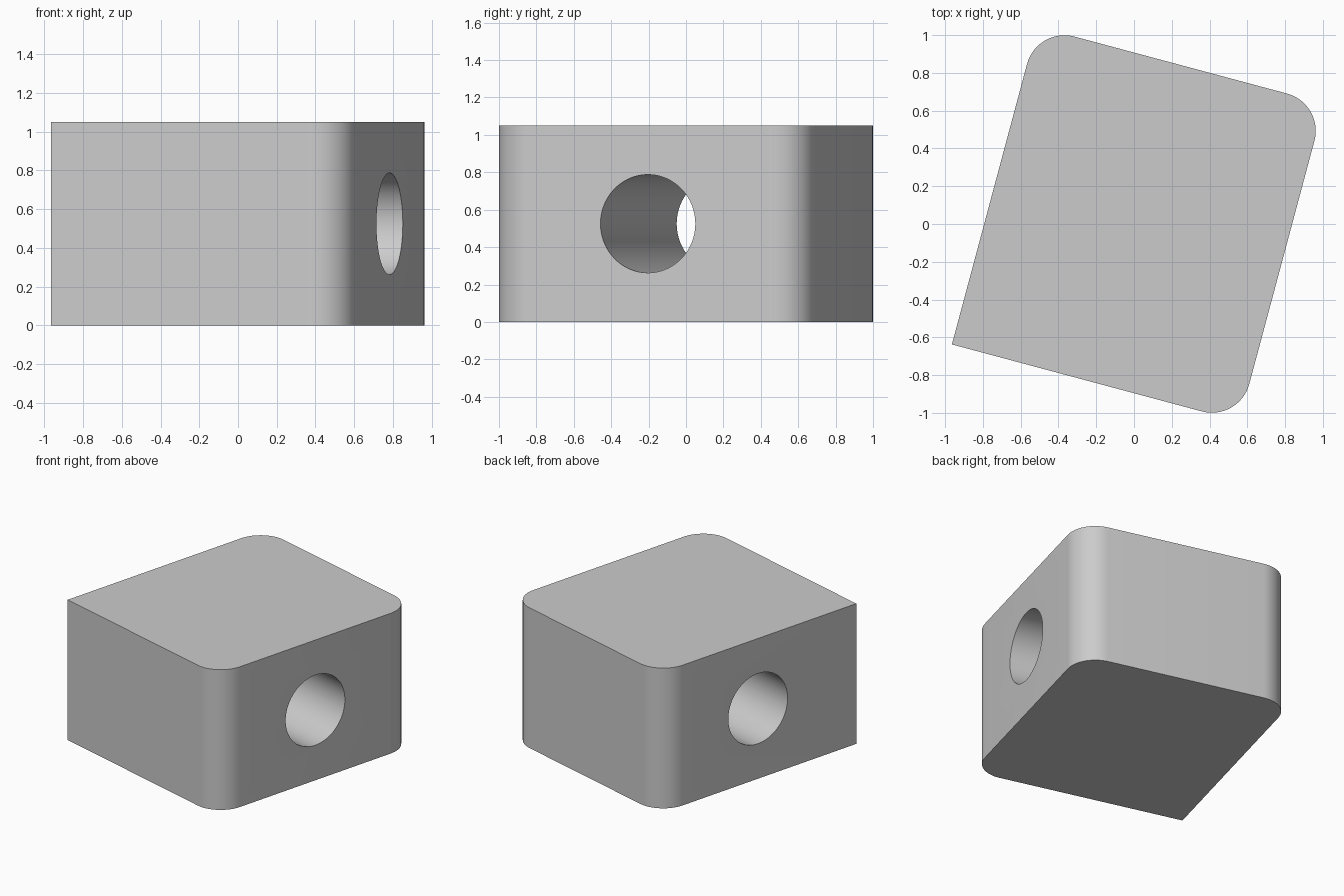
import bpy, bmesh, math
from mathutils import Matrix

default = bpy.data.objects.get("Cube")
if default:
    bpy.data.objects.remove(default, do_unlink=True)

WIDTH, DEPTH, HEIGHT = 1.575, 1.742, 1.05
CORNER_RADIUS, HOLE_RADIUS = 0.205, 0.2625
PLACE = Matrix.Translation((0.022, 0, HEIGHT / 2)) @ Matrix.Rotation(math.radians(-15), 4, "Z")

grey = bpy.data.materials.new("plain_grey")
colour = (0.6, 0.6, 0.6, 1)
grey.diffuse_color = colour
grey.use_nodes = True
grey.node_tree.nodes["Principled BSDF"].inputs["Base Color"].default_value = colour


def make_object(name, bm):
    mesh = bpy.data.meshes.new(name)
    bm.to_mesh(mesh)
    bm.free()
    mesh.materials.append(grey)
    obj = bpy.data.objects.new(name, mesh)
    bpy.context.collection.objects.link(obj)
    obj.matrix_world = PLACE
    return obj


# Block with three rounded upright corners; the front right one stays square
bm = bmesh.new()
bmesh.ops.create_cube(bm, size=1, matrix=Matrix.Diagonal((WIDTH, DEPTH, HEIGHT, 1)))
rounded = []
for edge in bm.edges:
    a, b = (v.co for v in edge.verts)
    mid = (a + b) / 2
    if abs(mid.z) < 0.01 and not (mid.x < 0 and mid.y < 0):
        rounded.append(edge)
bmesh.ops.bevel(bm, geom=rounded, offset=CORNER_RADIUS, segments=16, profile=0.5,
                affect="EDGES")
block = make_object("drilled_block", bm)

# Round hole running from side to side
bm = bmesh.new()
bmesh.ops.create_cone(bm, cap_ends=True, segments=96, radius1=HOLE_RADIUS,
                      radius2=HOLE_RADIUS, depth=WIDTH + 0.4,
                      matrix=Matrix.Rotation(math.pi / 2, 4, "Y"))
cutter = make_object("hole_cutter", bm)
cutter.hide_render = True

bpy.ops.object.select_all(action="DESELECT")
bpy.context.view_layer.objects.active = block
block.select_set(True)
cut = block.modifiers.new("side_hole", "BOOLEAN")
cut.operation = "DIFFERENCE"
cut.solver = "EXACT"
cut.object = cutter
bpy.ops.object.modifier_apply(modifier=cut.name)
bpy.data.objects.remove(cutter, do_unlink=True)
bpy.ops.object.shade_smooth_by_angle(angle=math.radians(30))
